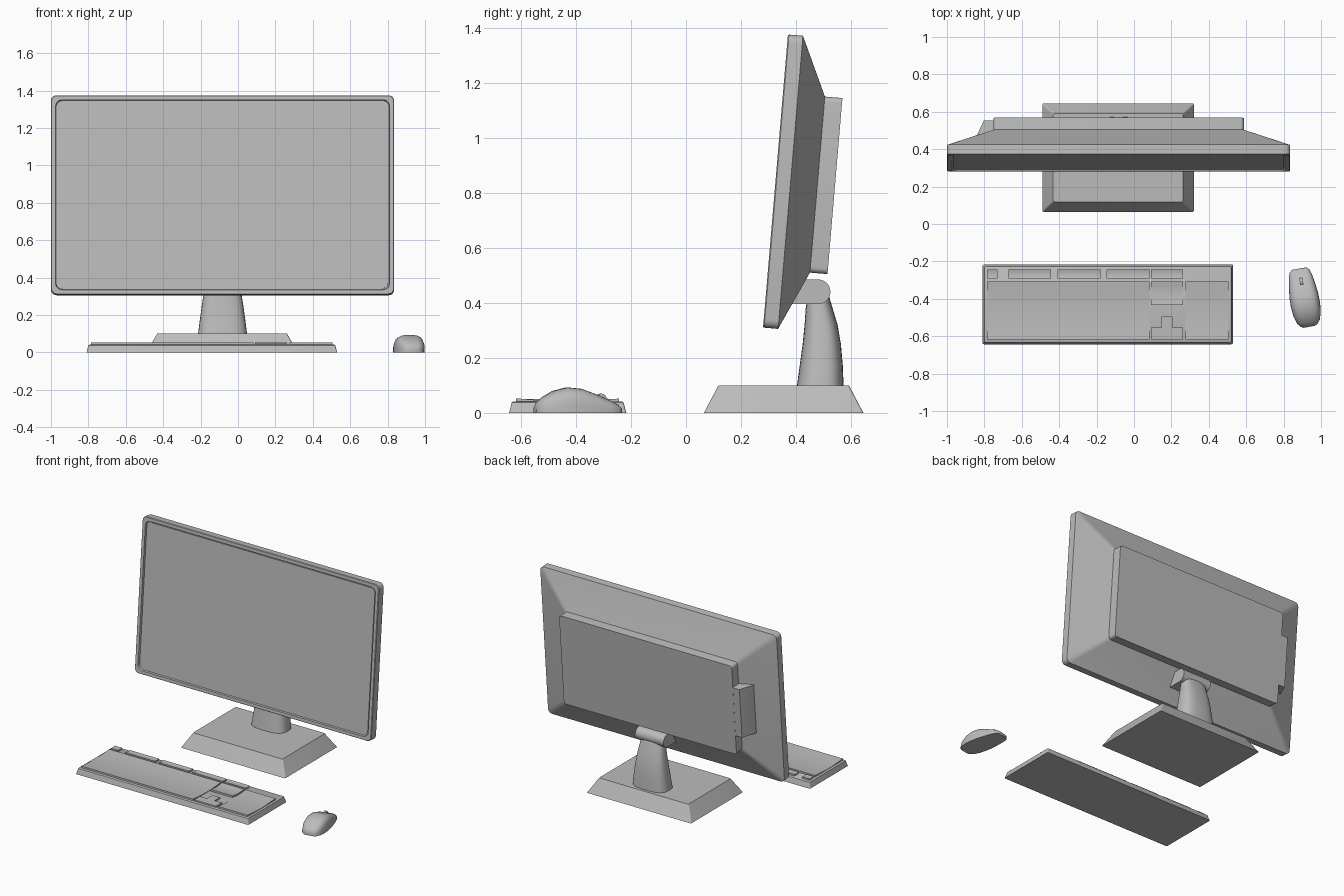
import bpy
import bmesh
from math import sin, cos, pi, radians, copysign

cube = bpy.data.objects.get("Cube")
if cube:
    bpy.data.objects.remove(cube, do_unlink=True)

GREY = (0.5, 0.5, 0.5, 1)
grey = bpy.data.materials.new("plain grey")
grey.use_nodes = True
grey.diffuse_color = GREY
grey.node_tree.nodes["Principled BSDF"].inputs["Base Color"].default_value = GREY


def loft(name, rings, loc=(0, 0, 0), rot=(0, 0, 0), angle=35):
    """Skin a list of equal-length point rings and cap both ends."""
    bm = bmesh.new()
    loops = [[bm.verts.new(p) for p in ring] for ring in rings]
    count = len(loops[0])
    for a, b in zip(loops, loops[1:]):
        for i in range(count):
            j = (i + 1) % count
            bm.faces.new((a[i], a[j], b[j], b[i]))
    bm.faces.new(loops[0])
    bm.faces.new(loops[-1])
    bmesh.ops.recalc_face_normals(bm, faces=bm.faces)
    mesh = bpy.data.meshes.new(name)
    bm.to_mesh(mesh)
    bm.free()
    mesh.materials.append(grey)
    obj = bpy.data.objects.new(name, mesh)
    bpy.context.collection.objects.link(obj)
    obj.location, obj.rotation_euler = loc, rot
    bpy.ops.object.select_all(action="DESELECT")
    obj.select_set(True)
    bpy.context.view_layer.objects.active = obj
    bpy.ops.object.shade_smooth_by_angle(angle=radians(angle))
    return obj


def rounded(hx, hy, r, steps=5):
    """Rounded rectangle outline centred on the origin."""
    pts = []
    for k, (sx, sy) in enumerate(((1, 1), (-1, 1), (-1, -1), (1, -1))):
        for s in range(steps + 1):
            a = (k + s / steps) * pi / 2
            pts.append((sx * (hx - r) + r * cos(a), sy * (hy - r) + r * sin(a)))
    return pts


def power(v, e):
    return copysign(abs(v) ** e, v)


def slab(name, center, levels):
    """Stack of rounded rectangles: (half x, half y, radius, z)."""
    return loft(name, [[(x, y, z) for x, y in rounded(hx, hy, r)]
                       for hx, hy, r, z in levels], (*center, 0))


def across_x(name, profile, x0, x1, **kw):
    """Extrude a y-z profile along x."""
    return loft(name, [[(x, y, z) for y, z in profile] for x in (x0, x1)], **kw)


# Monitor housing: recessed front, rim, tapered back and rear box
CX, HALF_W, HALF_H = -0.0825, 0.9175, 0.5345
TILT = dict(loc=(CX, 0.28, 0.31), rot=(radians(-4.85), 0, 0))
sections = [
    (0.89, 0.507, 0.035, 0.014),
    (0.893, 0.51, 0.035, 0),
    (HALF_W - 0.003, HALF_H - 0.003, 0.03, 0),
    (HALF_W, HALF_H, 0.03, 0.004),
    (HALF_W, HALF_H, 0.03, 0.055),
    (0.67, 0.321, 0.02, 0.153),
    (0.67, 0.321, 0.02, 0.217),
]
loft("monitor_housing", [[(x, n, u + HALF_H) for x, u in rounded(hx, hu, r)]
                         for hx, hu, r, n in sections], **TILT)
loft("screen_panel", [[(x, n, u + HALF_H) for x, u in rounded(0.884, 0.501, 0.03)]
                      for n in (0.008, 0.015)], **TILT)

# Connector bump on the right edge of the rear box
bump = [(-0.64, 0.1), (-0.765, 0.1), (-0.76, 0.13), (-0.72, 0.216), (-0.64, 0.216)]
loft("side_connector", [[(x, n, u) for x, n in bump] for u in (0.35, 0.7)], **TILT)

# Hinge: rounded arm running into the housing
arc = [(0.48 + 0.045 * cos(a), 0.44 + 0.045 * sin(a))
       for a in (-pi / 2 + pi * i / 12 for i in range(13))]
across_x("hinge_arm", [(0.42, 0.485), (0.37, 0.395)] + arc, CX - 0.11, CX + 0.11)

# Neck: tapered column leaning forward
neck = []
for z, front, back, half in ((0.09, 0.402, 0.573, 0.132), (0.17, 0.413, 0.57, 0.122),
                             (0.25, 0.424, 0.563, 0.111), (0.32, 0.431, 0.551, 0.1),
                             (0.38, 0.435, 0.533, 0.09), (0.44, 0.445, 0.515, 0.082)):
    mid, depth = (front + back) / 2, (back - front) / 2
    angles = [2 * pi * i / 32 for i in range(32)]
    neck.append([(CX + half * power(cos(a), 0.7), mid + depth * power(sin(a), 0.7), z)
                 for a in angles])
loft("stand_neck", neck, angle=50)

# Stand base
slab("stand_base", (-0.085, 0.355), [(0.405, 0.29, 0.008, 0), (0.347, 0.237, 0.01, 0.1)])

# Keyboard tray
slab("keyboard_body", (-0.14, -0.43), [(0.67, 0.213, 0.008, 0), (0.66, 0.203, 0.008, 0.038),
                                       (0.655, 0.198, 0.008, 0.041)])


# Key blocks with a dished top
def key_block(name, x0, x1, y0, y1, dish):
    steps = 10
    top = [(y1 + (y0 - y1) * i / steps, 0.053 - dish * sin(pi * i / steps))
           for i in range(steps + 1)]
    across_x(name, [(y0, 0.03), (y1, 0.03)] + top, x0, x1)


key_block("main_keys", -0.785, 0.083, -0.618, -0.308, 0.009)
key_block("number_pad", 0.276, 0.506, -0.618, -0.308, 0.009)
key_block("navigation_keys", 0.092, 0.262, -0.434, -0.308, 0.006)
for i, (x0, x1) in enumerate(((-0.785, -0.73), (-0.67, -0.443), (-0.408, -0.18),
                              (-0.147, 0.083), (0.092, 0.262))):
    key_block(f"function_keys_{i + 1}", x0, x1, -0.292, -0.244, 0.003)

# Arrow keys: an upside-down T
half_t = [(0.085, -0.618), (0.085, -0.554), (0.029, -0.554), (0.029, -0.495)]
tee = half_t + [(-x, y) for x, y in reversed(half_t)]
loft("arrow_keys", [[(x + 0.177, y, z) for x, y in tee] for z in (0.03, 0.051)])

# Mouse: arched half sections along its length, nose towards the screen
MOUSE = dict(loc=(0.91, -0.394, 0), rot=(0, 0, radians(10)))
body = []
for s, half, height in ((-0.158, 0.03, 0.022), (-0.15, 0.046, 0.038), (-0.13, 0.062, 0.057),
                        (-0.09, 0.074, 0.08), (-0.04, 0.079, 0.093), (0.01, 0.078, 0.088),
                        (0.06, 0.072, 0.07), (0.11, 0.064, 0.048), (0.145, 0.054, 0.031),
                        (0.158, 0.038, 0.018)):
    body.append([(half * power(cos(a), 0.6), s, height * power(sin(a), 0.6))
                 for a in (pi * i / 20 for i in range(21))])
loft("mouse_body", body, angle=60)

# Scroll wheel
wheel = [(0.085 + 0.022 * cos(a), 0.048 + 0.022 * sin(a))
         for a in (2 * pi * i / 20 for i in range(20))]
across_x("scroll_wheel", wheel, -0.008, 0.008, **MOUSE)
mouse = bpy.data.objects["mouse_body"]
mouse.location, mouse.rotation_euler = MOUSE["loc"], MOUSE["rot"]
